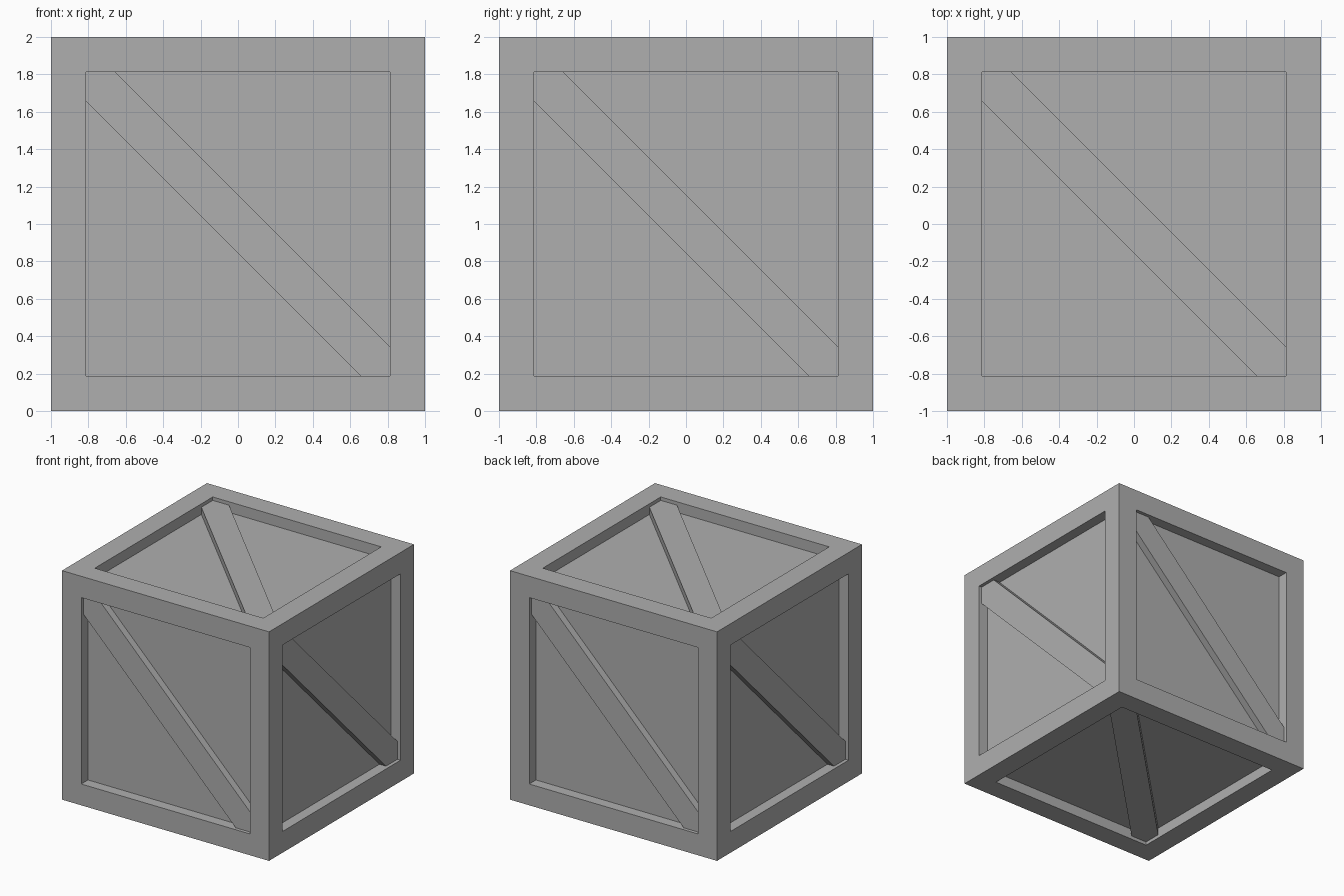
import bpy, bmesh
from math import radians
from mathutils import Matrix, Vector

if "Cube" in bpy.data.objects:
    bpy.data.objects.remove(bpy.data.objects["Cube"])

A = 0.814        # half width of the face opening
B = 0.657        # where the brace edges meet the opening
PANEL = 0.093    # panel recess below the frame
BRACE = 0.03     # brace recess below the frame
LIFT = Matrix.Translation((0, 0, 1))

# Dark grey for the whole crate
grey = bpy.data.materials.new("dark_grey")
grey.diffuse_color = (0.43, 0.43, 0.43, 1)
grey.use_nodes = True
grey.node_tree.nodes["Principled BSDF"].inputs["Base Color"].default_value = grey.diffuse_color


def add_object(name, bm):
    mesh = bpy.data.meshes.new(name)
    bmesh.ops.recalc_face_normals(bm, faces=bm.faces)
    bm.to_mesh(mesh)
    bm.free()
    mesh.materials.append(grey)
    obj = bpy.data.objects.new(name, mesh)
    bpy.context.collection.objects.link(obj)
    return obj


# Crate body: cube with each face inset into a frame, then pushed in as a panel
bm = bmesh.new()
bmesh.ops.create_cube(bm, size=2)
panels = bm.faces[:]
bmesh.ops.inset_individual(bm, faces=panels, thickness=1 - A, use_even_offset=True)
bmesh.ops.inset_individual(bm, faces=panels, thickness=0, depth=-PANEL)
bmesh.ops.transform(bm, matrix=LIFT, verts=bm.verts)
add_object("crate_body", bm)

# Diagonal braces: one mitred plank per face, top left to bottom right
outline = [(-A, A), (-A, B), (B, -A), (A, -A), (A, -B), (-B, A)]


def add_brace(name, rotation):
    bm = bmesh.new()
    face = bm.faces.new([bm.verts.new((x, y, 1 - PANEL)) for x, y in outline])
    ext = bmesh.ops.extrude_face_region(bm, geom=[face], use_keep_orig=True)
    top = [g for g in ext["geom"] if isinstance(g, bmesh.types.BMVert)]
    bmesh.ops.translate(bm, verts=top, vec=Vector((0, 0, PANEL - BRACE)))
    bmesh.ops.transform(bm, matrix=LIFT @ rotation, verts=bm.verts)
    add_object(name, bm)


def rot(angle, axis):
    return Matrix.Rotation(radians(angle), 4, axis)


add_brace("top_brace", Matrix.Identity(4))
add_brace("bottom_brace", rot(180, 'X'))
for i, side in enumerate(("front", "right", "back", "left")):
    add_brace(side + "_brace", rot(90 * i, 'Z') @ rot(90, 'X'))
